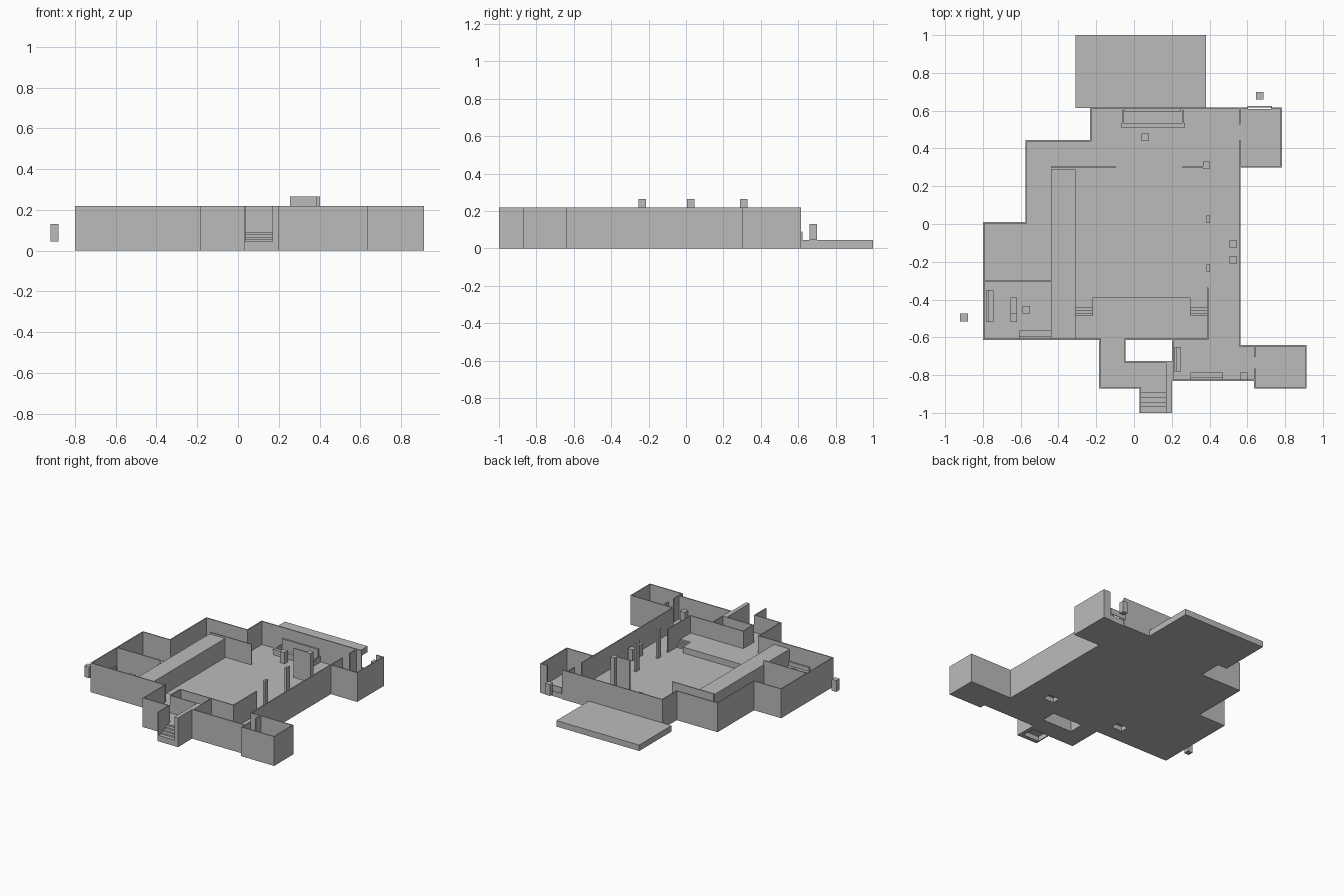
import bpy
import bmesh
from mathutils import Matrix, Vector

default_cube = bpy.data.objects.get("Cube")
if default_cube:
    bpy.data.objects.remove(default_cube, do_unlink=True)

FLOOR = .045      # main floor level
RAISED = .09      # stage and entrance level
WALL_TOP = .22
PILLAR_TOP = .265
THICK = .008

grey = bpy.data.materials.new("plain grey")
grey.use_nodes = True
colour = (.5, .5, .5, 1)
grey.diffuse_color = colour
grey.node_tree.nodes["Principled BSDF"].inputs["Base Color"].default_value = colour


def add_box(mesh, left, front, right, back, bottom, top):
    centre = Vector((left + right, front + back, bottom + top)) / 2
    size = Vector((right - left, back - front, top - bottom))
    matrix = Matrix.Translation(centre) @ Matrix.Diagonal((*size, 1))
    bmesh.ops.create_cube(mesh, size=1, matrix=matrix)


def finish(name, mesh):
    data = bpy.data.meshes.new(name)
    mesh.to_mesh(data)
    mesh.free()
    data.materials.append(grey)
    part = bpy.data.objects.new(name, data)
    bpy.context.collection.objects.link(part)
    return part


def box(name, left, front, right, back, bottom=0, top=FLOOR):
    mesh = bmesh.new()
    add_box(mesh, left, front, right, back, bottom, top)
    return finish(name, mesh)


def wall(name, *points, bottom=0, top=WALL_TOP):
    """Thin wall following a path of axis-aligned corners."""
    mesh = bmesh.new()
    half = THICK / 2
    for (ax, ay), (bx, by) in zip(points, points[1:]):
        add_box(mesh, min(ax, bx) - half, min(ay, by) - half,
                max(ax, bx) + half, max(ay, by) + half, bottom, top)
    return finish(name, mesh)


def stairs(name, left, right, low_y, high_y, steps=4):
    """Steps climbing from low_y to high_y, standing in an open floor slot."""
    mesh = bmesh.new()
    run = (high_y - low_y) / steps
    rise = (RAISED - FLOOR) / steps
    for i in range(steps):
        start, end = sorted((low_y + i * run, low_y + (i + 1) * run))
        add_box(mesh, left, start, right, end, FLOOR - .01, FLOOR + (i + 1) * rise)
    return finish(name, mesh)


# Floors
box("hall_floor", -.57, -.44, .56, .44)
box("hall_back_floor", -.23, .44, .56, .61)
box("hall_front_floor", -.57, -.61, .56, -.5)
box("stair_row_floor_right", -.57, -.5, -.31, -.44)
box("stair_row_floor_middle", -.22, -.5, .3, -.44)
box("stair_row_floor_left", .39, -.5, .56, -.44)
box("side_rooms_floor", -.8, -.61, -.57, .01)
box("back_room_floor", .56, .3, .78, .61)
box("lounge_floor", .2, -.83, .56, -.61)
box("lounge_end_floor", .56, -.83, .64, -.64)
box("corner_room_floor", .64, -.87, .91, -.64)
box("vestibule_floor", -.18, -.87, -.05, -.61, top=RAISED)
box("passage_floor", -.05, -.87, .2, -.73, top=RAISED)
box("entrance_floor", .03, -1, .2, -.97)
box("back_terrace", -.31, .615, .38, 1)

# Outer walls
wall("right_outer_wall", (-.18, -.61), (-.796, -.61), (-.796, .006), (-.57, .006),
     (-.57, .44), (-.23, .44), (-.23, .612), (.6, .612))
wall("back_room_wall", (.73, .612), (.78, .612), (.78, .304), (.56, .304),
     (.56, -.644), (.908, -.644), (.908, -.868), (.64, -.868), (.64, -.77))
wall("lounge_wall", (.64, -.828), (.204, -.828), (.204, -.61))
wall("hall_front_wall", (-.05, -.61), (.39, -.61), (.39, -.34))
wall("vestibule_wall", (-.18, -.62), (-.18, -.868), (.034, -.868), (.034, -.996))
wall("courtyard_wall", (-.05, -.61), (-.05, -.73), (.2, -.73))
box("entrance_side_wall", .17, -1, .2, -.73, top=WALL_TOP)

# Inner walls
wall("corner_room_door_side", (.64, -.7), (.64, -.644))
wall("back_room_partition_front", (.56, .304), (.56, .44))
wall("back_room_partition_back", (.56, .53), (.56, .612))
wall("side_rooms_partition", (-.796, -.304), (-.44, -.304))
wall("hall_screen_wall", (-.436, .3), (-.1, .3), top=.2)
wall("tall_screen_wall", (.26, .3), (.396, .3), top=PILLAR_TOP)
box("gate_sill", .6, .618, .73, .624, FLOOR, RAISED)

# Balcony along the hall and the stage with its two stairs
box("balcony", -.44, -.61, -.31, .29, top=.19)
box("stage_back", -.31, -.61, .39, -.5, FLOOR, RAISED)
box("stage_front", -.22, -.5, .3, -.39, FLOOR, RAISED)
stairs("stage_stairs_right", -.31, -.22, -.44, -.5)
stairs("stage_stairs_left", .3, .39, -.44, -.5)
stairs("entrance_stairs", .03, .17, -.97, -.87)

# Pillars
box("back_pillar", .365, .29, .4, .33, top=PILLAR_TOP)
for name, y in (("middle_pillar", .025), ("front_pillar", -.235)):
    box(name, .385, y - .02, .402, y + .02, top=PILLAR_TOP)

# Serving counter with a shelf board behind it
wall("counter", (-.06, .6), (-.06, .52), (.26, .52), (.26, .6), bottom=FLOOR, top=RAISED)
box("counter_top", -.07, .51, .27, .535, RAISED - .01, RAISED)
box("shelf_board", -.05, .595, .25, .608, FLOOR, .14)


# Benches with a thin back rest
def bench(name, left, front, right, back, rest):
    box(name + "_seat", left, front, right, back, FLOOR, .07)
    if rest == "side":
        box(name + "_back", left, front, left + .012, back, .07, .1)
    else:
        box(name + "_back", left, front, right, front + .012, .07, .1)


bench("office_side_bench", -.78, -.52, -.745, -.35, "side")
bench("office_front_bench", -.61, -.605, -.44, -.565, "front")
bench("lounge_side_bench", .215, -.78, .25, -.65, "side")
bench("lounge_front_bench", .3, -.822, .47, -.785, "front")
box("office_desk", -.655, -.47, -.62, -.39, FLOOR, .085)
box("office_cabinet", -.655, -.52, -.62, -.47, FLOOR, .1)

# Standing figures as plain blocks
people = {
    "outside": (-.9, -.495), "office": (-.57, -.455), "counter": (.06, .46),
    "aisle_back": (.525, -.105), "aisle_front": (.525, -.19),
    "gate": (.665, .68), "lounge": (.58, -.805),
}
for place, (x, y) in people.items():
    box(place + "_figure", x - .02, y - .02, x + .02, y + .02, FLOOR, .13)
